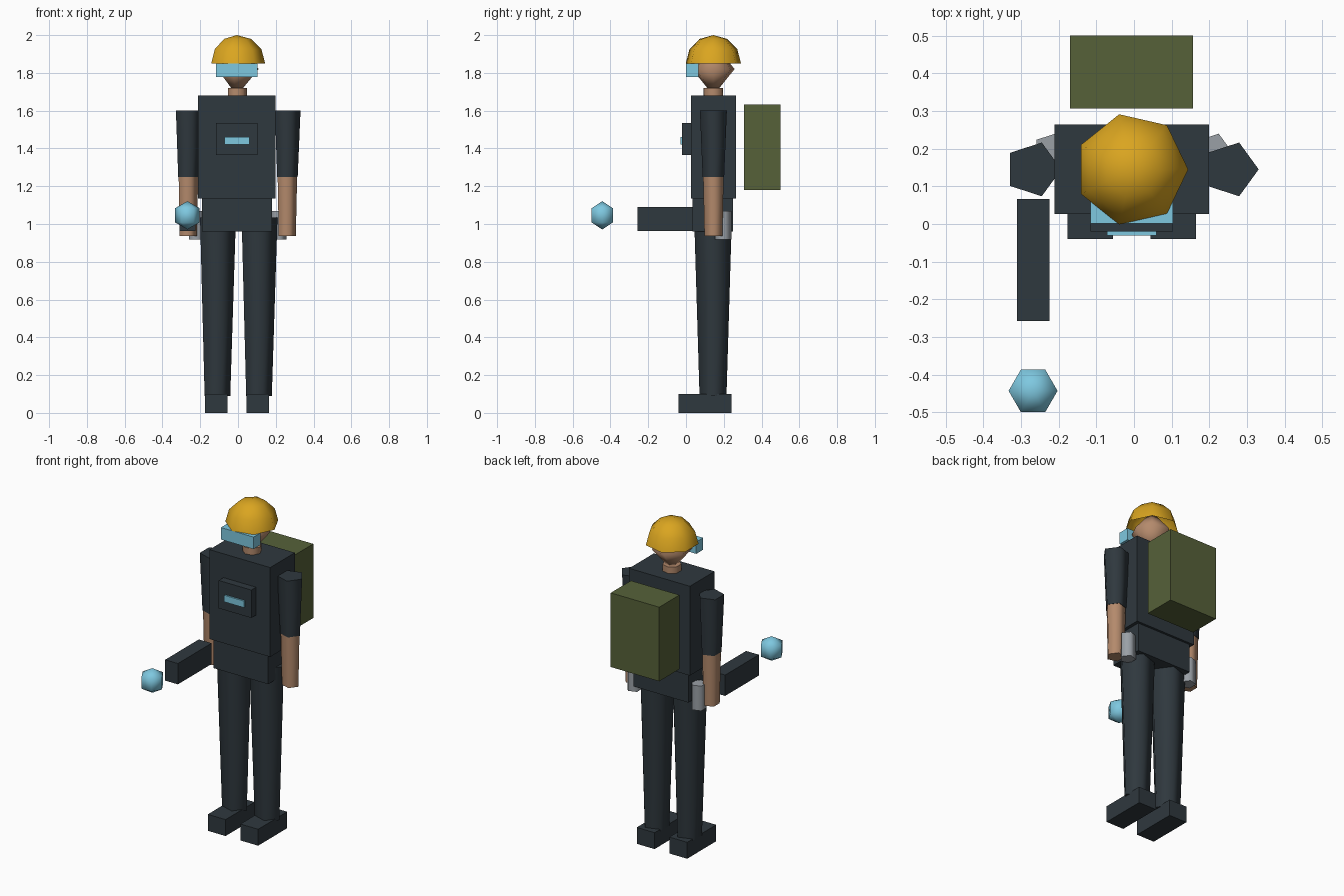
import bpy, bmesh
from math import sin, cos, pi, radians

if "Cube" in bpy.data.objects:
    bpy.data.objects.remove(bpy.data.objects["Cube"], do_unlink=True)


def material(name, hex_code):
    srgb = [int(hex_code[i:i + 2], 16) / 255 for i in (0, 2, 4)]
    linear = [c / 12.92 if c <= 0.04045 else ((c + 0.055) / 1.055) ** 2.4 for c in srgb]
    mat = bpy.data.materials.new(name)
    mat.use_nodes = True
    mat.diffuse_color = (*linear, 1)
    bsdf = next(n for n in mat.node_tree.nodes if n.type == 'BSDF_PRINCIPLED')
    bsdf.inputs["Base Color"].default_value = (*linear, 1)
    return mat


CLOTH = material("dark slate cloth", "2f383e")
SKIN = material("tan skin", "b48a6c")
GOLD = material("gold helmet", "daa520")
GLASS = material("pale blue glass", "7ec8e0")
OLIVE = material("olive canvas", "566139")
STEEL = material("light grey metal", "9aa0a6")


def finish(name, bm, mat):
    mesh = bpy.data.meshes.new(name)
    bm.to_mesh(mesh)
    bm.free()
    mesh.materials.append(mat)
    obj = bpy.data.objects.new(name, mesh)
    bpy.context.collection.objects.link(obj)
    return obj


def box(name, mat, xs, ys, zs):
    """Box between the given limits on each axis."""
    bm = bmesh.new()
    bmesh.ops.create_cube(bm, size=1)
    for v in bm.verts:
        v.co = [(a + b) / 2 + c * (b - a) for c, (a, b) in zip(v.co, (xs, ys, zs))]
    return finish(name, bm, mat)


def turned(name, mat, centre, sides, profile, capped=True, crease=80):
    """Turn a (radius, z) profile, bottom to top, with a corner facing +x."""
    bm = bmesh.new()
    rings = []
    for r, z in profile:
        count = sides if r else 1
        rings.append([bm.verts.new((centre[0] + r * cos(2 * pi * i / sides),
                                    centre[1] + r * sin(2 * pi * i / sides), z))
                      for i in range(count)])
    for low, high in zip(rings, rings[1:]):
        for i in range(sides):
            j = (i + 1) % sides
            quad = [low[i % len(low)], low[j % len(low)],
                    high[j % len(high)], high[i % len(high)]]
            bm.faces.new(list(dict.fromkeys(quad)))
    if capped:
        for ring in (rings[0][::-1], rings[-1]):
            if len(ring) > 2:
                bm.faces.new(ring)
    obj = finish(name, bm, mat)
    bpy.ops.object.select_all(action='DESELECT')
    obj.select_set(True)
    bpy.context.view_layer.objects.active = obj
    bpy.ops.object.shade_smooth_by_angle(angle=radians(crease))
    return obj


MID, BODY_Y = -0.006, 0.145

# Body
box("torso", CLOTH, (-0.211, 0.199), (0.026, 0.264), (1.135, 1.68))
box("hips", CLOTH, (-0.191, 0.179), (0.035, 0.25), (0.96, 1.135))
box("chest_panel", CLOTH, (-0.116, 0.104), (-0.02, 0.026), (1.365, 1.535))
box("chest_light", GLASS, (-0.072, 0.06), (-0.03, -0.02), (1.42, 1.46))
box("backpack", OLIVE, (-0.17, 0.157), (0.306, 0.501), (1.18, 1.632))

# Head
turned("neck", SKIN, (MID, BODY_Y), 7, [(0.053, 1.67), (0.053, 1.72)])
turned("head", SKIN, (MID, BODY_Y), 7, [(0, 1.68), (0.115, 1.82), (0, 1.96)], crease=180)
box("visor", GLASS, (-0.116, 0.104), (0.001, 0.067), (1.777, 1.85))
dome = [(0.15 * cos(pi * k / 6), 1.85 + 0.15 * sin(pi * k / 6)) for k in range(3)]
turned("helmet", GOLD, (MID, BODY_Y), 7, dome + [(0, 2.0)], capped=False, crease=180)

# Limbs and hip canisters on both sides
for side, s in (("left", 1), ("right", -1)):
    arm = (MID + s * 0.262, BODY_Y)
    turned(side + "_sleeve", CLOTH, arm, 5, [(0.06, 1.25), (0.075, 1.6)])
    turned(side + "_forearm", SKIN, arm, 5, [(0.05, 0.937), (0.057, 1.25)])
    leg = MID + s * 0.11
    turned(side + "_leg", CLOTH, (leg, 0.143), 5, [(0.075, 0.09), (0.105, 1.035)])
    box(side + "_boot", CLOTH, (leg - 0.06, leg + 0.06), (-0.04, 0.24), (0, 0.1))
    turned(side + "_canister", STEEL, (MID + s * 0.217, 0.197), 5,
           [(0.045, 0.917), (0.045, 1.068)])

# Hand tool with a floating orb in front
box("tool_barrel", CLOTH, (-0.311, -0.225), (-0.258, 0.067), (0.963, 1.09))
ball = [(0.075 * sin(pi * k / 3), 1.046 - 0.075 * cos(pi * k / 3)) for k in (1, 2)]
turned("tool_orb", GLASS, (-0.268, -0.443), 6, [(0, 0.971)] + ball + [(0, 1.121)], crease=180)
